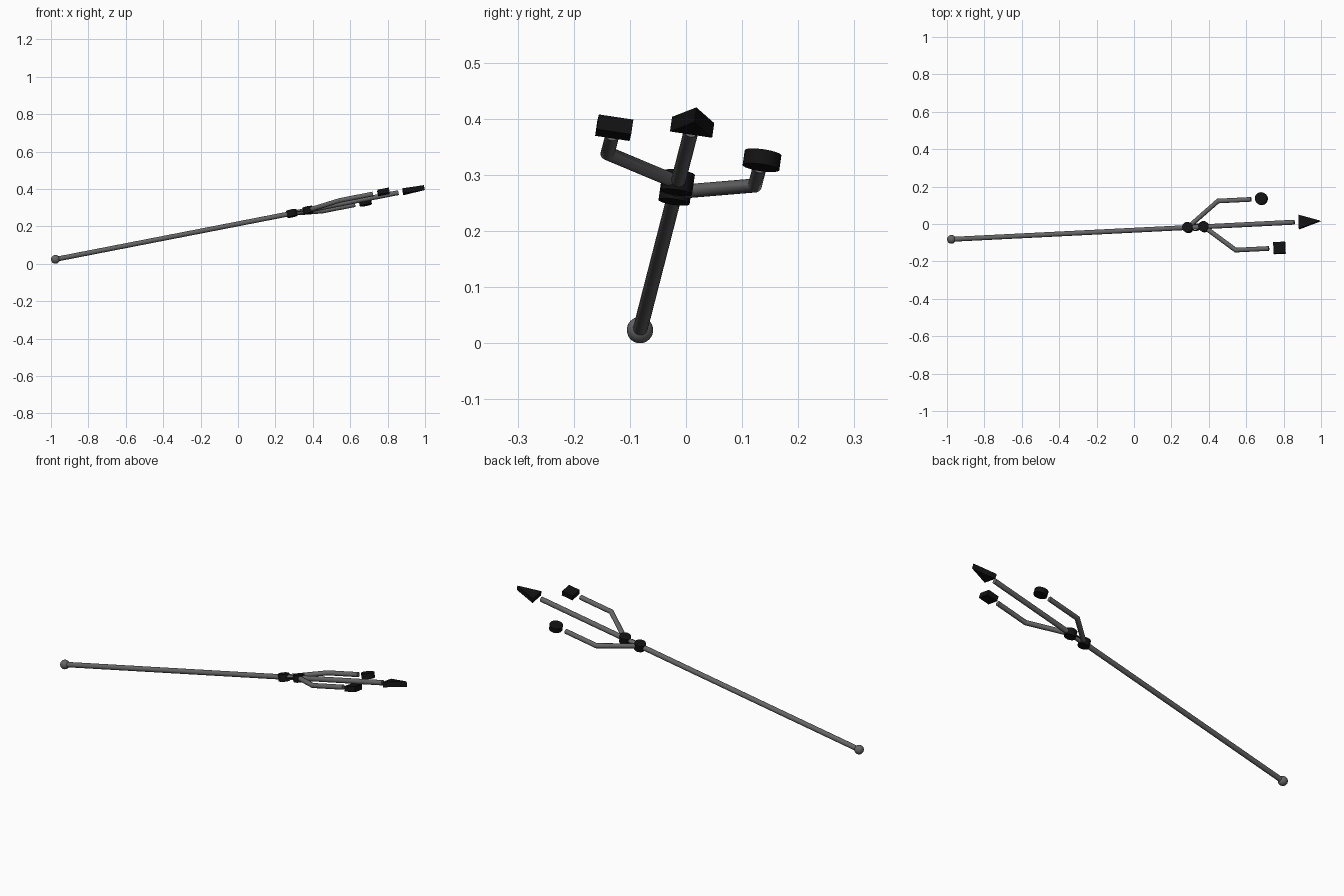
import bpy, bmesh, math
from mathutils import Vector, Matrix

if "Cube" in bpy.data.objects:
    bpy.data.objects.remove(bpy.data.objects["Cube"])

# tilted frame: U along the shaft, V sideways, W out of the flat of the fork
O = Vector((-0.976, -0.082, 0.0235))
U = Vector((1, 0.05, 0.1945)).normalized()
V = Vector((-0.021, 1, -0.15))
V = (V - U * V.dot(U)).normalized()
W = U.cross(V)
M = Matrix((U, V, W)).transposed().to_4x4()
M.translation = O

def mat(name, c):
    m = bpy.data.materials.new(name)
    m.diffuse_color = (c, c, c, 1)
    m.use_nodes = True
    m.node_tree.nodes["Principled BSDF"].inputs["Base Color"].default_value = m.diffuse_color
    return m
GREY, BLACK = mat("dark_grey", 0.13), mat("black", 0.006)

def finish(name, bm, material, smooth=True):
    bmesh.ops.recalc_face_normals(bm, faces=bm.faces[:])
    me = bpy.data.meshes.new(name)
    bm.to_mesh(me)
    bm.free()
    ob = bpy.data.objects.new(name, me)
    bpy.context.collection.objects.link(ob)
    ob.matrix_world = M
    me.materials.append(material)
    if smooth:
        bpy.ops.object.select_all(action='DESELECT')
        ob.select_set(True)
        bpy.context.view_layer.objects.active = ob
        bpy.ops.object.shade_smooth_by_angle(angle=math.radians(35))
    return ob

def tube(name, pts, r, material, n=16):
    """Mitred round tube through points in the fork plane (u, v)."""
    bm = bmesh.new()
    P = [Vector((p[0], p[1], 0)) for p in pts]
    rings = []
    for i, p in enumerate(P):
        a = (p - P[i - 1]).normalized() if i else (P[1] - p).normalized()
        b = (P[i + 1] - p).normalized() if i < len(P) - 1 else a
        t = (a + b).normalized()
        side = Vector((-t.y, t.x, 0)) / max(0.3, t.dot(a))
        rings.append([bm.verts.new(p + side * r * math.cos(k * math.tau / n)
                      + Vector((0, 0, r * math.sin(k * math.tau / n)))) for k in range(n)])
    for A, B in zip(rings, rings[1:]):
        for k in range(n):
            bm.faces.new((A[k], A[(k + 1) % n], B[(k + 1) % n], B[k]))
    bm.faces.new(rings[0])
    bm.faces.new(rings[-1])
    return finish(name, bm, material)

def plate(name, outline, h, material, smooth=False):
    """Flat outline in the fork plane, extruded symmetrically along W."""
    bm = bmesh.new()
    f = bm.faces.new([bm.verts.new((x, y, -h / 2)) for x, y in outline])
    g = bmesh.ops.extrude_face_region(bm, geom=[f])
    bmesh.ops.translate(bm, vec=(0, 0, h), verts=[v for v in g['geom'] if isinstance(v, bmesh.types.BMVert)])
    return finish(name, bm, material, smooth)

def circle(u, v, r, n=32):
    return [(u + r * math.cos(k * math.tau / n), v + r * math.sin(k * math.tau / n)) for k in range(n)]

# shaft and end ball
tube("shaft", [(0, 0), (1.87, 0)], 0.0132, GREY)
bm = bmesh.new()
bmesh.ops.create_uvsphere(bm, u_segments=32, v_segments=16, radius=0.0235)
finish("end_ball", bm, GREY)

# collars and the thin loop linking them
C1, C2 = 1.289, 1.377
for i, c in enumerate((C1, C2)):
    plate(f"collar_{i + 1}", circle(c, 0, 0.028), 0.036, BLACK, True)
for s in (1, -1):
    tube("collar_link", [(C1 + (C2 - C1) * k / 8, s * 0.018 * math.sin(math.pi * k / 8))
                         for k in range(9)], 0.003, BLACK, 8)

# side branches
tube("round_tip_branch", [(C1, 0), (1.456, 0.135), (1.637, 0.135)], 0.0125, GREY)
tube("square_tip_branch", [(C2, 0), (1.547, -0.135), (1.728, -0.135)], 0.0125, GREY)

# tips: disc, square block, arrowhead
plate("round_tip", circle(1.693, 0.136, 0.033), 0.027, BLACK, True)
s, cu, cv = 0.031, 1.786, -0.135
plate("square_tip", [(cu - s, cv - s), (cu + s, cv - s), (cu + s, cv + s), (cu - s, cv + s)], 0.027, BLACK)
plate("arrow_tip", [(1.895, -0.038), (2.012, 0), (1.895, 0.038)], 0.027, BLACK)
